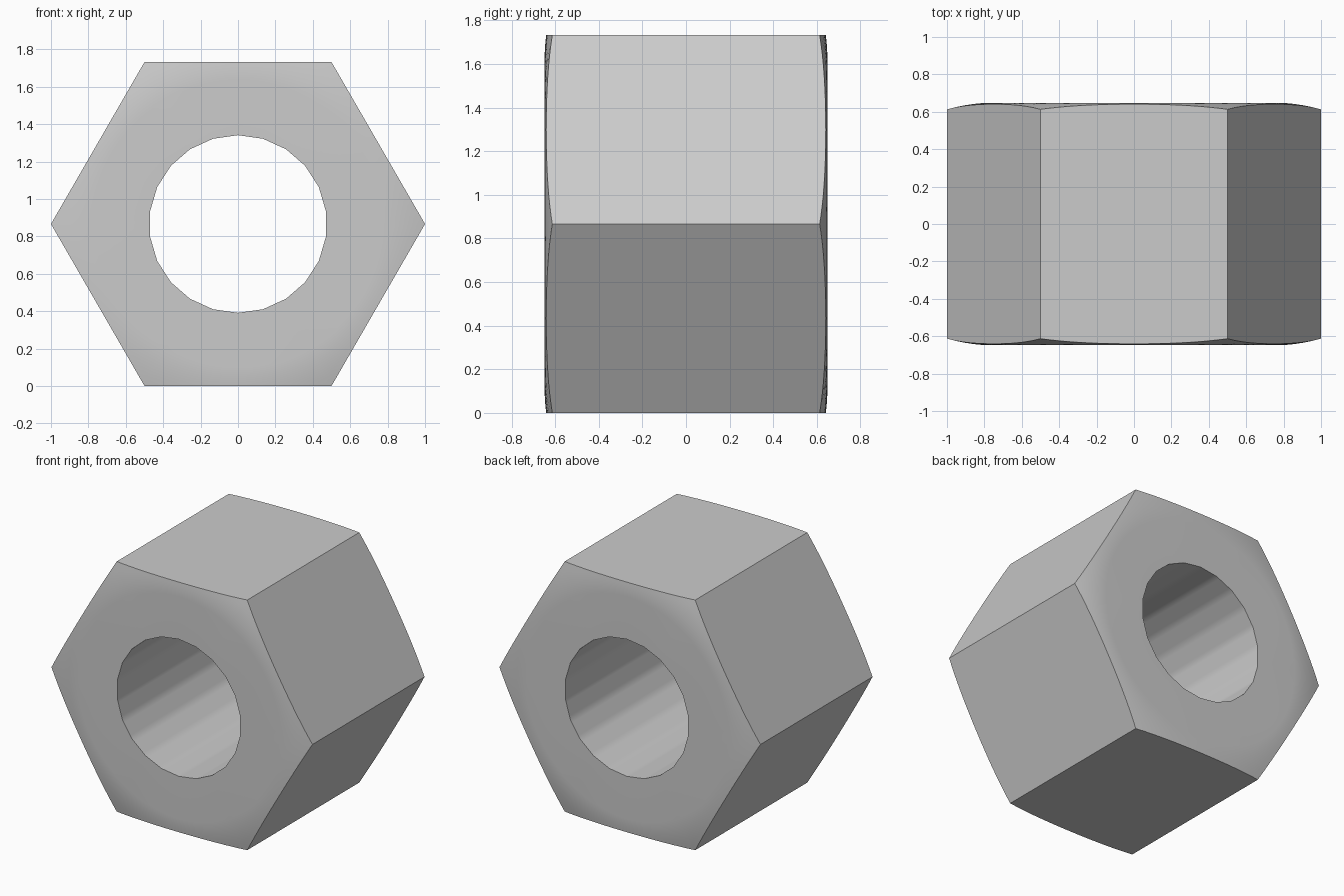
import bpy, bmesh
from math import pi, cos, sin

if "Cube" in bpy.data.objects:
    bpy.data.objects.remove(bpy.data.objects["Cube"])

N = 132                      # angular steps (shared by the hexagon and the 22-sided bore)
HALF = 0.648                 # half depth
CZ = 0.866                   # axis height


def poly_radius(a, sides, r, phase):
    """Distance from centre to a regular polygon's edge at angle a."""
    step = 2 * pi / sides
    t = (a - phase + 1e-9) % step - step / 2
    return r * cos(step / 2) / cos(t)


def face_depth(r):
    """Rounded chamfer: flat inside, dropping off toward the corners."""
    return HALF - 0.035 * (max(0, r - 0.77) / 0.23) ** 1.8


# Cross-section loop at each angle: front face, outer side, back face, bore
bm = bmesh.new()
loops = []
for i in range(N):
    a = 2 * pi * i / N
    outer = poly_radius(a, 6, 1.0, 0)
    bore = poly_radius(a, 22, 0.475, pi / 2)
    radii = [bore] + [0.77 + (outer - 0.77) * k / 5 for k in range(6)]
    section = [(r, -face_depth(r)) for r in radii]
    section += [(r, face_depth(r)) for r in reversed(radii)]
    loops.append([bm.verts.new((r * cos(a), y, CZ + r * sin(a))) for r, y in section])

for i in range(N):
    p, q = loops[i], loops[(i + 1) % N]
    for j in range(len(p)):
        k = (j + 1) % len(p)
        bm.faces.new((p[j], p[k], q[k], q[j]))
bmesh.ops.recalc_face_normals(bm, faces=bm.faces)

mesh = bpy.data.meshes.new("hex_nut")
bm.to_mesh(mesh)
bm.free()
nut = bpy.data.objects.new("hex_nut", mesh)
bpy.context.collection.objects.link(nut)

# Smooth bore and chamfers, crisp hexagon edges
bpy.context.view_layer.objects.active = nut
nut.select_set(True)
bpy.ops.object.shade_smooth_by_angle(angle=pi / 6)
